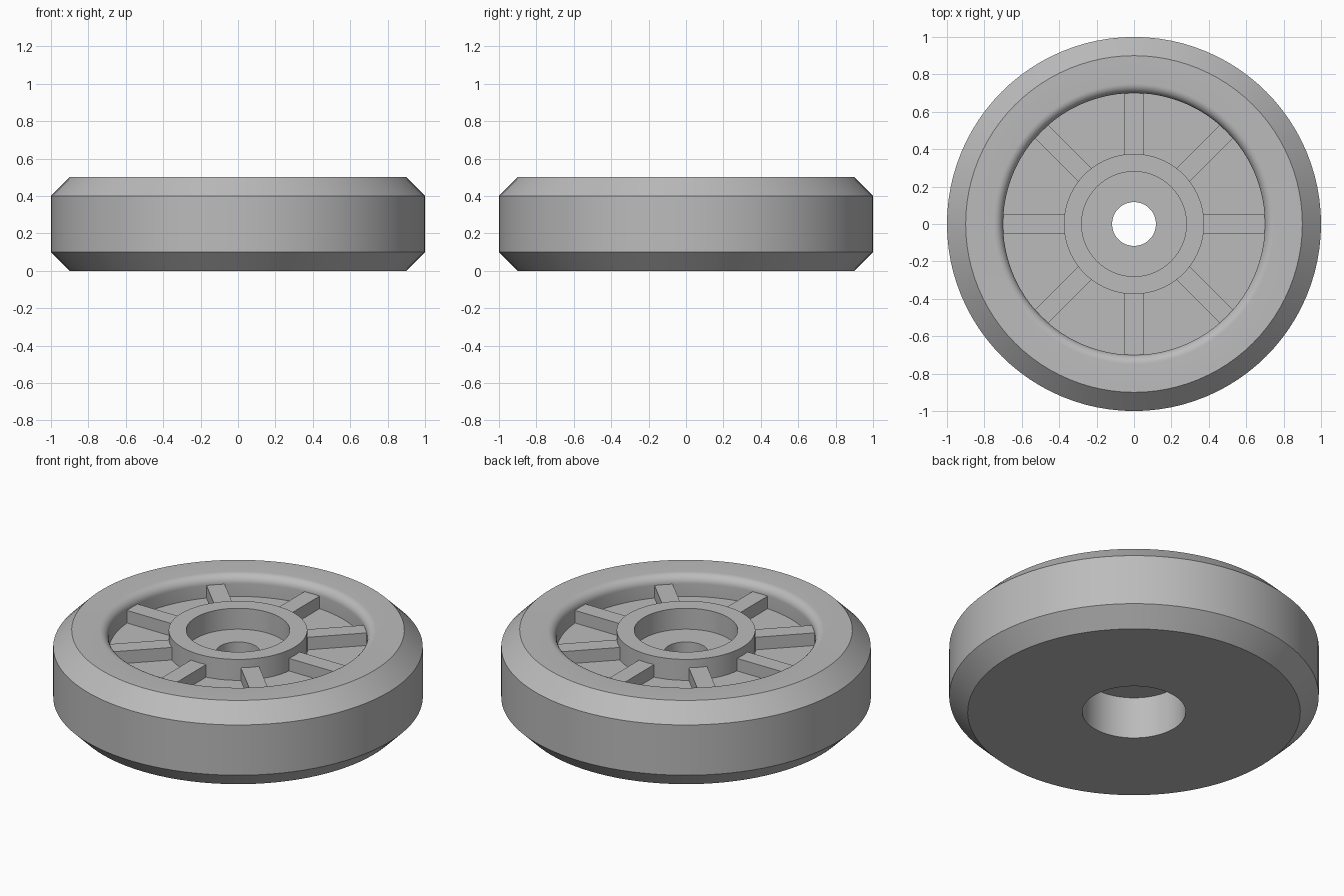
import bpy, bmesh, math
from mathutils import Matrix, Vector

if "Cube" in bpy.data.objects:
    bpy.data.objects.remove(bpy.data.objects["Cube"])

SEGMENTS = 96
FLOOR, SPOKE_TOP, TOP = 0.375, 0.45, 0.5
HUB_R, WELL_R = 0.375, 0.7

grey = bpy.data.materials.new("plain grey")
grey.use_nodes = True
COLOUR = (0.5, 0.5, 0.5, 1)
grey.diffuse_color = COLOUR
grey.node_tree.nodes["Principled BSDF"].inputs["Base Color"].default_value = COLOUR


def add_object(name, bm):
    bmesh.ops.recalc_face_normals(bm, faces=bm.faces)
    mesh = bpy.data.meshes.new(name)
    bm.to_mesh(mesh)
    bm.free()
    mesh.materials.append(grey)
    obj = bpy.data.objects.new(name, mesh)
    bpy.context.collection.objects.link(obj)
    return obj


def lathe(name, profile):
    """Revolve a closed (radius, height) outline around z."""
    bm = bmesh.new()
    verts = [bm.verts.new((r, 0, z)) for r, z in profile]
    edges = [bm.edges.new((a, b)) for a, b in zip(verts, verts[1:] + verts[:1])]
    bmesh.ops.spin(bm, geom=verts + edges, cent=(0, 0, 0), axis=(0, 0, 1),
                   angle=math.tau, steps=SEGMENTS, use_merge=True)
    bmesh.ops.remove_doubles(bm, verts=bm.verts, dist=1e-5)
    return add_object(name, bm)


# Rounded lip where the rim drops into the spoke well
FILLET = 0.05
lip = []
for i in range(9):
    a = math.pi / 2 * (1 - i / 8)
    lip.append((WELL_R + FILLET * (1 - math.cos(a)),
                TOP - FILLET * (1 - math.sin(a))))

# Wheel body: chamfered tyre, well, hub, axle hole and underside bore
wheel = lathe("wheel_body", [
    (0.28, 0), (0.9, 0), (1, 0.1), (1, 0.4), (0.9, TOP), *lip,
    (WELL_R, FLOOR), (HUB_R, FLOOR), (HUB_R, TOP), (0.28, TOP),
    (0.28, FLOOR), (0.117, FLOOR), (0.117, 0.25), (0.28, 0.25)])

bpy.ops.object.select_all(action="DESELECT")
wheel.select_set(True)
bpy.context.view_layer.objects.active = wheel
bpy.ops.object.shade_smooth_by_angle(angle=math.radians(30))

# Eight radial spokes, their ends sunk slightly into hub and rim
inner, outer, bottom = HUB_R - 0.02, WELL_R + 0.01, FLOOR - 0.02
size = Vector((outer - inner, 0.1, SPOKE_TOP - bottom))
centre = Vector(((inner + outer) / 2, 0, (SPOKE_TOP + bottom) / 2))
for i in range(8):
    bm = bmesh.new()
    matrix = (Matrix.Rotation(i * math.tau / 8, 4, "Z")
              @ Matrix.Translation(centre) @ Matrix.Diagonal((*size, 1)))
    bmesh.ops.create_cube(bm, size=1, matrix=matrix)
    add_object(f"spoke_{i + 1}", bm)
